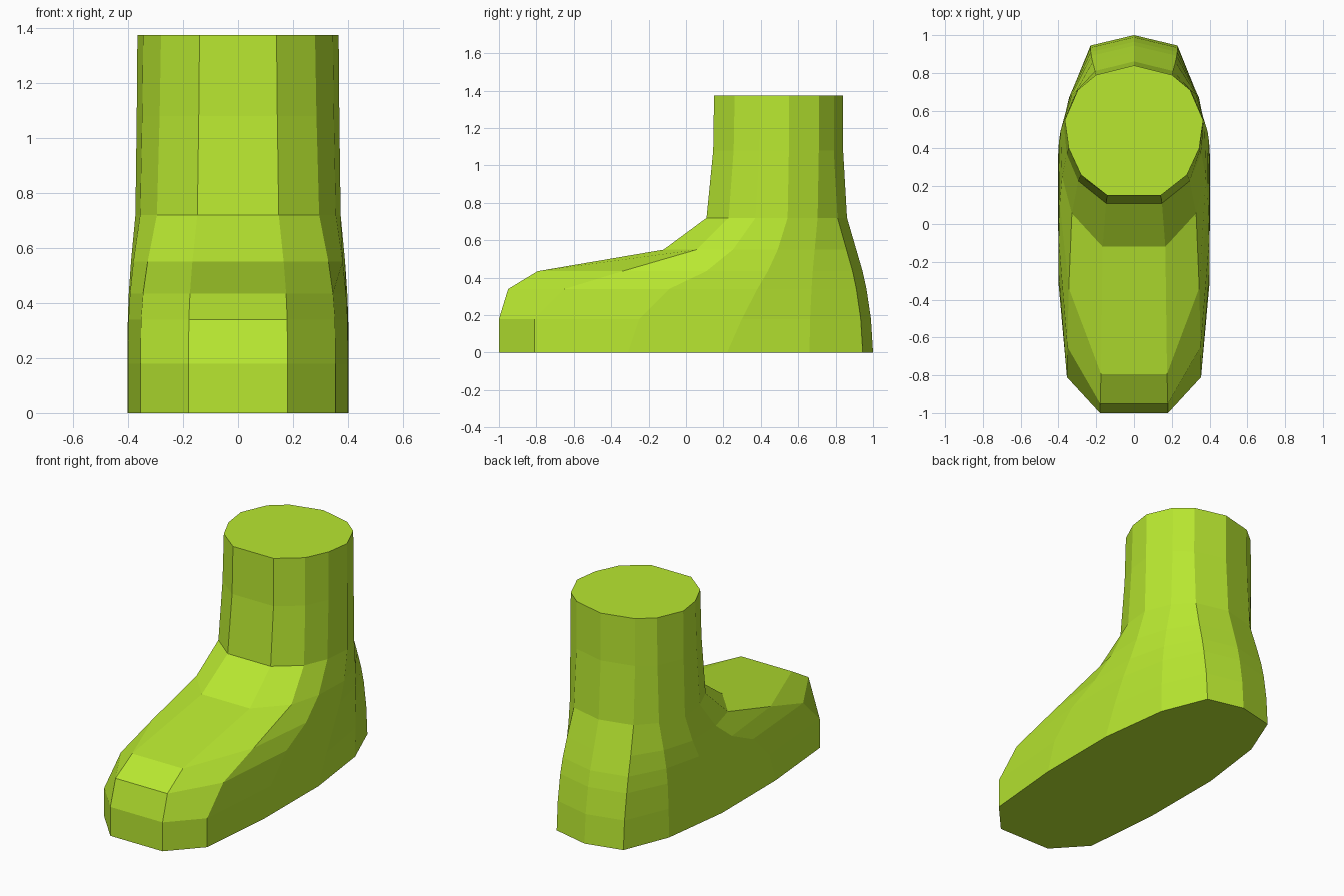
import bpy, bmesh

if "Cube" in bpy.data.objects:
    bpy.data.objects.remove(bpy.data.objects["Cube"])

# Half outlines (x, y) from the toe round to the heel
sole = [(.18, -1.0), (.355, -.81), (.40, -.31), (.402, .22), (.345, .66), (.23, .945), (0, 1.0)]
collar = [(.14, .15), (.28, .26), (.345, .40), (.366, .55), (.297, .71), (.20, .79), (0, .84)]

# Ring heights, and how far each ring has moved from sole to collar
heights = [0, .18, .34, .435, .55, .72, 1.08, 1.375]
narrowing = [0, 0, .03, .13, .35, .8, .93, 1]
heel = [0, .07, .22, .35, .56, .87, 1, 1]
sweep = [
    [0, 0, .043, .18, .765, .965, .996, 1],   # toe centre
    [0, 0, .15, .44, .81, .97, .995, 1],      # toe corner
    [0, .085, .31, .59, .79, .96, .99, 1],    # instep
    [0, .24, .49, .66, .82, .98, 1, 1],       # ankle
    heel, heel, heel,
]


def mix(a, b, t):
    return a + (b - a) * t


def ring(i):
    half = [(mix(s[0], c[0], narrowing[i]), mix(s[1], c[1], sweep[k][i]), heights[i])
            for k, (s, c) in enumerate(zip(sole, collar))]
    mirrored = [(-x, y, z) for x, y, z in reversed(half[:-1])]
    return half + mirrored


# Boot: loft the mirrored rings and cap both ends
bm = bmesh.new()
rings = [[bm.verts.new(p) for p in ring(i)] for i in range(len(heights))]
for low, high in zip(rings, rings[1:]):
    n = len(low)
    for k in range(n):
        j = (k + 1) % n
        bm.faces.new((low[k], low[j], high[j], high[k]))
bm.faces.new(rings[0][::-1])
bm.faces.new(rings[-1])
bmesh.ops.recalc_face_normals(bm, faces=bm.faces)
mesh = bpy.data.meshes.new("boot")
bm.to_mesh(mesh)
bm.free()
boot = bpy.data.objects.new("boot", mesh)
bpy.context.collection.objects.link(boot)

# Lime green
lime = bpy.data.materials.new("lime")
lime.diffuse_color = (.48, .80, .03, 1)
lime.use_nodes = True
lime.node_tree.nodes["Principled BSDF"].inputs["Base Color"].default_value = lime.diffuse_color
mesh.materials.append(lime)
